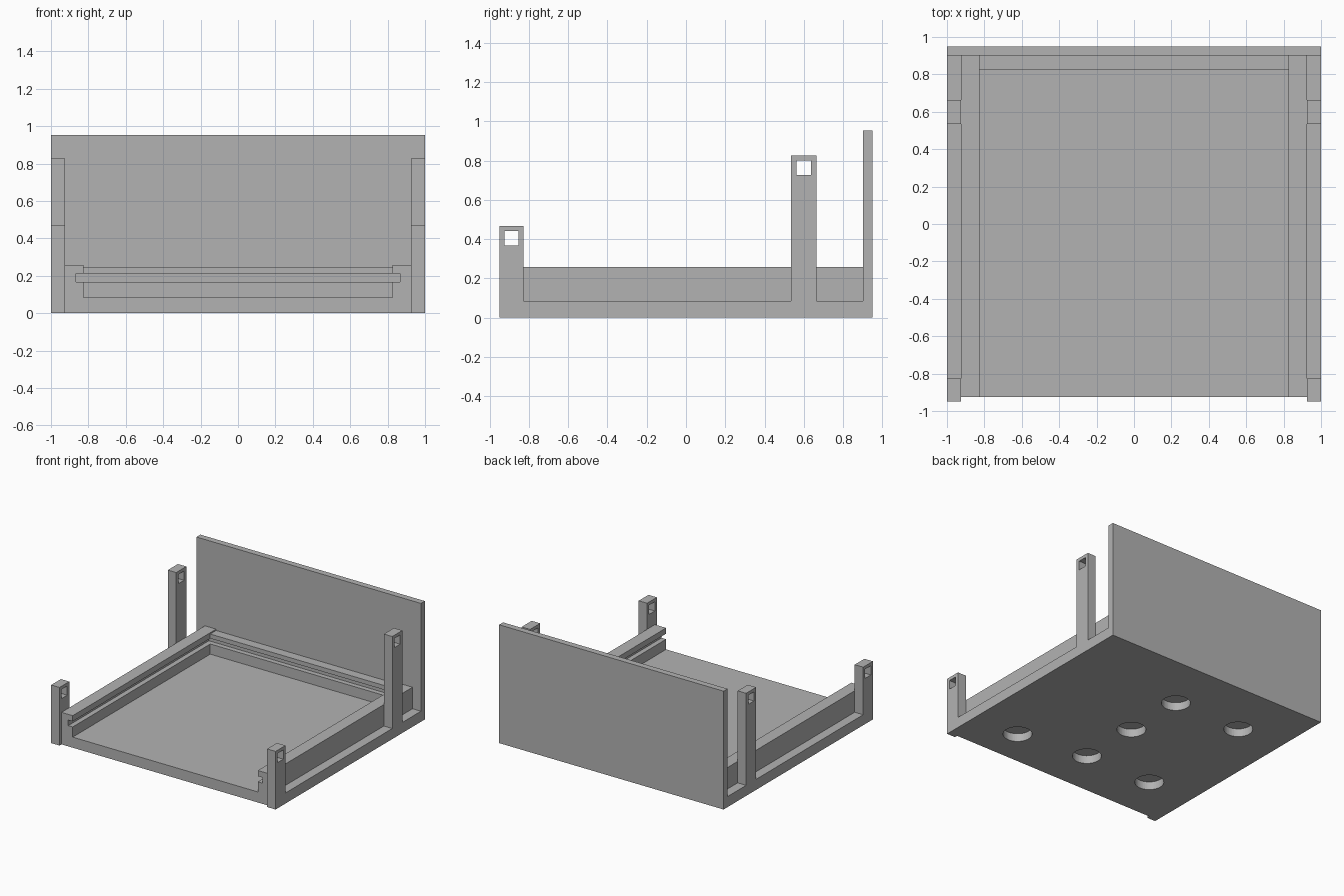
import bpy
import bmesh
from mathutils import Matrix, Vector

cube = bpy.data.objects.get("Cube")
if cube:
    bpy.data.objects.remove(cube, do_unlink=True)

grey = bpy.data.materials.new("plain grey")
grey.use_nodes = True
COLOUR = (0.45, 0.45, 0.45, 1)
grey.diffuse_color = COLOUR
grey.node_tree.nodes["Principled BSDF"].inputs["Base Color"].default_value = COLOUR


def finish(name, bm):
    mesh = bpy.data.meshes.new(name)
    bm.to_mesh(mesh)
    bm.free()
    mesh.materials.append(grey)
    obj = bpy.data.objects.new(name, mesh)
    bpy.context.collection.objects.link(obj)
    return obj


def box(name, x, y, z):
    """Box spanning the given (low, high) range on each axis."""
    low, high = (Vector(c) for c in zip(x, y, z))
    bm = bmesh.new()
    bmesh.ops.create_cube(bm, size=1)
    for v in bm.verts:
        v.co = (low + high) / 2 + v.co * (high - low)
    return finish(name, bm)


def cut(target, cutter):
    cutter.hide_render = True
    cutter.hide_set(True)
    cutter.display_type = 'WIRE'
    mod = target.modifiers.new("cut", 'BOOLEAN')
    mod.operation = 'DIFFERENCE'
    mod.solver = 'EXACT'
    mod.object = cutter


FLOOR = 0.085
FRONT, PANEL = -0.925, 0.9
RAIL_IN, RAIL_OUT = 0.825, 0.925

# Floor slab with blind round pockets underneath
floor = box("floor", (-1, 1), (FRONT, PANEL), (0, FLOOR))
pockets = bmesh.new()
for x, y in [(0, 0.48), (0, -0.03), (0, -0.54), (0.6, -0.62), (-0.6, 0.48), (-0.6, -0.54)]:
    bmesh.ops.create_cone(pockets, cap_ends=True, segments=48, radius1=0.107,
                          radius2=0.107, depth=0.13, matrix=Matrix.Translation((x, y, 0)))
cut(floor, finish("pocket_cutter", pockets))

# Back panel
box("back_panel", (-1, 1), (PANEL, 0.95), (0, 0.953))

# Rails around the tray, grooved on the inside for a sliding lid
groove = box("groove_cutter", (-0.865, 0.865), (-1, 0.865), (0.167, 0.212))
cut(box("back_rail", (-RAIL_IN, RAIL_IN), (0.825, PANEL), (FLOOR, 0.247)), groove)
for side, name in ((1, "left"), (-1, "right")):
    span = sorted((side * RAIL_IN, side * RAIL_OUT))
    cut(box(name + "_rail", span, (FRONT, PANEL), (FLOOR, 0.258)), groove)

# Posts with a square eye near the top
for place, y, top in (("front", (-0.95, -0.826), 0.468), ("rear", (0.535, 0.663), 0.826)):
    middle = sum(y) / 2
    eye = box(place + "_eye_cutter", (-1.2, 1.2), (middle - 0.036, middle + 0.036),
              (top - 0.1, top - 0.026))
    for side, name in ((1, "left"), (-1, "right")):
        span = sorted((side * RAIL_OUT, side))
        cut(box(f"{place}_{name}_post", span, y, (0, top)), eye)
